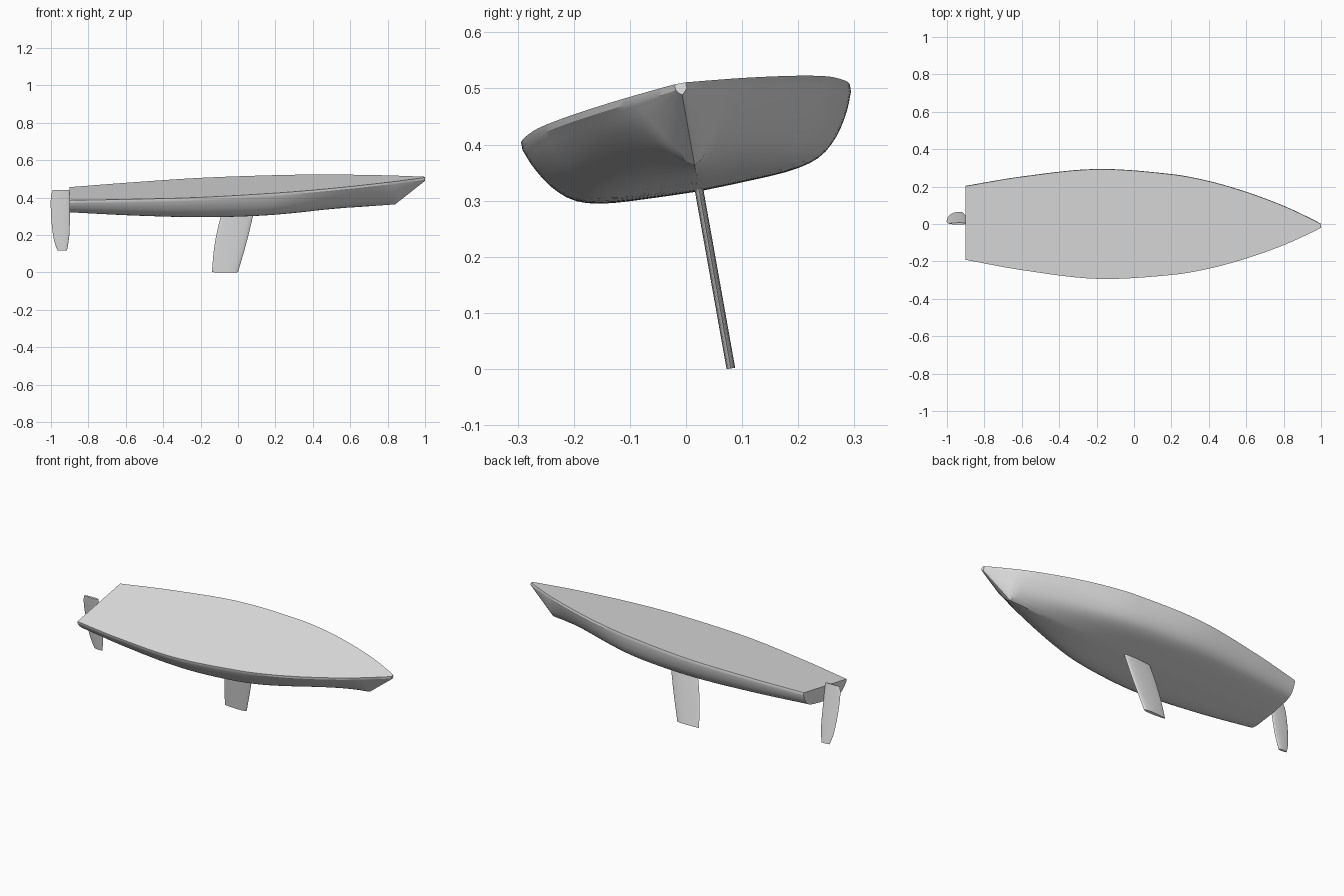
import bpy, bmesh, math
from mathutils import Matrix, Vector

cube = bpy.data.objects.get("Cube")
if cube:
    bpy.data.objects.remove(cube, do_unlink=True)

grey = bpy.data.materials.new("light_grey")
grey.use_nodes = True
grey.diffuse_color = (0.8, 0.8, 0.8, 1)
grey.node_tree.nodes["Principled BSDF"].inputs["Base Color"].default_value = grey.diffuse_color

# The whole boat heels ten degrees about its length
PIVOT = Vector((0, 0, 0.45))
HEEL = (Matrix.Translation(PIVOT) @ Matrix.Rotation(math.radians(10.1), 4, 'X')
        @ Matrix.Translation(-PIVOT))


def curve(points, t):
    """Smooth value at t through (t, value) points."""
    n = len(points)
    t = min(max(t, points[0][0]), points[-1][0])
    i = next(k for k in range(n - 1) if t <= points[k + 1][0])

    def slope(k):
        a, b = points[max(k - 1, 0)], points[min(k + 1, n - 1)]
        return (b[1] - a[1]) / (b[0] - a[0])
    (t0, v0), (t1, v1) = points[i], points[i + 1]
    h = t1 - t0
    u = (t - t0) / h
    return ((1 + 2 * u) * (1 - u) ** 2 * v0 + u * (1 - u) ** 2 * h * slope(i)
            + u * u * (3 - 2 * u) * v1 + u * u * (u - 1) * h * slope(i + 1))


def loft(name, rings, angle):
    """Skin closed rings, cap both ends, heel the result."""
    bm = bmesh.new()
    rows = [[bm.verts.new(HEEL @ Vector(p)) for p in ring] for ring in rings]
    n = len(rows[0])
    for a, b in zip(rows, rows[1:]):
        for j in range(n):
            k = (j + 1) % n
            bm.faces.new((a[j], a[k], b[k], b[j]))
    bm.faces.new(rows[0])
    bm.faces.new(rows[-1])
    bmesh.ops.recalc_face_normals(bm, faces=bm.faces)
    mesh = bpy.data.meshes.new(name)
    bm.to_mesh(mesh)
    bm.free()
    for p in mesh.polygons:
        p.use_smooth = True
    mesh.set_sharp_from_angle(angle=math.radians(angle))
    mesh.materials.append(grey)
    obj = bpy.data.objects.new(name, mesh)
    bpy.context.collection.objects.link(obj)
    return obj


# Hull lines: half beam and keel line along the length
BEAM = [(-0.9, 0.2), (-0.6, 0.253), (-0.2, 0.297), (0.2, 0.273), (0.4, 0.237),
        (0.6, 0.18), (0.8, 0.106), (0.95, 0.036), (1, 0.01)]
KEEL_LINE = [(-0.9, 0.335), (-0.5, 0.32), (-0.1, 0.315), (0.3, 0.328),
             (0.6, 0.345), (0.84, 0.362)]
STEM_X, RAIL = 0.84, 0.012

# Section shapes, as (fraction, width) and (fraction, depth)
FULL_W = [(0, 1), (0.2, 0.95), (0.4, 0.86), (0.55, 0.74), (0.7, 0.56), (0.85, 0.28), (1, 0)]
FULL_D = [(0, 0), (0.2, 0.28), (0.4, 0.6), (0.55, 0.83), (0.7, 0.94), (0.85, 0.98), (1, 1)]
SHARP_W = [(0, 1), (0.3, 0.8), (0.6, 0.48), (0.85, 0.18), (1, 0)]
SHARP_D = [(0, 0), (0.3, 0.3), (0.6, 0.68), (0.85, 0.92), (1, 1)]
STEPS = 18


def section(x):
    deck = 0.42 + (x + 0.9) * 0.0474
    beam = curve(BEAM, x)
    if x <= STEM_X:
        bottom = curve(KEEL_LINE, x)
    else:
        bottom = 0.362 + (x - STEM_X) / (1 - STEM_X) * 0.128
    u = min(max((x - 0.1) / 0.8, 0), 1)
    mix = u * u * (3 - 2 * u)
    top = deck - min(RAIL, (deck - bottom) * 0.5)
    side = [(x, beam, deck)]
    for j in range(STEPS + 1):
        f = j / STEPS
        w = curve(FULL_W, f) * (1 - mix) + curve(SHARP_W, f) * mix
        d = curve(FULL_D, f) * (1 - mix) + curve(SHARP_D, f) * mix
        side.append((x, beam * w, top - (top - bottom) * d))
    return side + [(px, -py, pz) for px, py, pz in side[-2::-1]]


stations = [-0.9 + (STEM_X + 0.9) * i / 48 for i in range(49)]
stations += [STEM_X + (1 - STEM_X) * i / 10 for i in range(1, 11)]
loft("hull", [section(x) for x in stations], 24)


def blade(name, aft, fore, bottom, top, thickness, steps=14):
    """Foil blade; aft and fore edges are (height, x) curves."""
    rings = []
    half = 10
    for i in range(steps + 1):
        z = bottom + (top - bottom) * i / steps
        xa, xf = curve(aft, z), curve(fore, z)
        ring = []
        for j in range(2 * half):
            a = math.pi * j / half
            c = (1 + math.cos(a)) / 2
            y = thickness / 2 * math.sin(a) * (0.55 + 0.45 * c) * 1.2
            ring.append((xa + (xf - xa) * c, y, z))
        rings.append(ring)
    return loft(name, rings, 40)


# Swept keel fin below the middle of the hull
blade("keel_fin",
      [(-0.006, -0.14), (0.13, -0.127), (0.25, -0.104), (0.35, -0.076)],
      [(-0.006, 0), (0.16, 0.047), (0.35, 0.092)],
      -0.006, 0.35, 0.016)

# Rudder hung behind the transom
blade("rudder",
      [(0.113, -0.966), (0.16, -0.982), (0.22, -0.992), (0.31, -1), (0.41, -1), (0.44, -0.99)],
      [(0.113, -0.914), (0.16, -0.906), (0.22, -0.9), (0.44, -0.9)],
      0.113, 0.44, 0.011)
